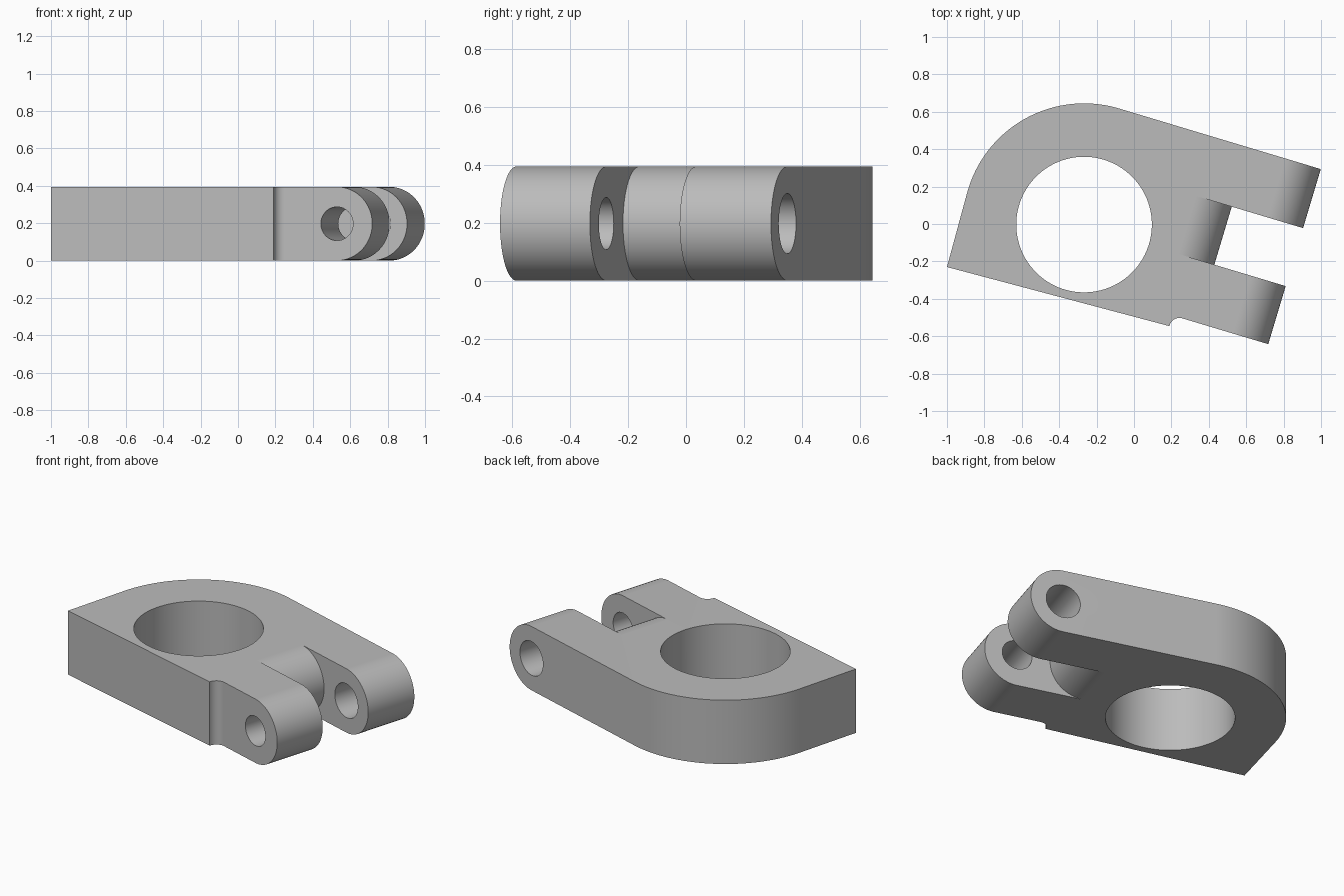
import bpy
import bmesh
from math import cos, sin, radians
from mathutils import Matrix, Vector

if "Cube" in bpy.data.objects:
    bpy.data.objects.remove(bpy.data.objects["Cube"], do_unlink=True)

HEIGHT = 0.394
HALF = HEIGHT / 2
CENTER = Vector((-0.267, -0.003))      # bore axis
LUG_TURN = -16.7                       # heading of the fork lugs
FORK = Matrix.Rotation(radians(LUG_TURN), 4, 'Z')
SIDEWAYS = FORK @ Matrix.Rotation(radians(90), 4, 'X')   # profiles drawn in length/height
FORK_END, SLOT_END = 0.872, 0.474
FAR_SIDE, NEAR_SIDE = 0.568, -0.409
SLOT_FAR, SLOT_NEAR = 0.239, -0.085


def arc(center, radius, start, end, steps):
    angles = [radians(start + (end - start) * i / steps) for i in range(steps + 1)]
    return [(center[0] + radius * cos(a), center[1] + radius * sin(a)) for a in angles]


def fork_point(u, v):
    return (FORK @ Vector((u, v, 0))).to_2d()


def prism(name, points, low, high, matrix=Matrix()):
    """Extrude a closed profile from low to high along its own normal."""
    bm = bmesh.new()
    face = bm.faces.new([bm.verts.new((p[0], p[1], low)) for p in points])
    top = bmesh.ops.extrude_face_region(bm, geom=[face])["geom"]
    bmesh.ops.translate(bm, vec=(0, 0, high - low),
                        verts=[g for g in top if isinstance(g, bmesh.types.BMVert)])
    bmesh.ops.recalc_face_normals(bm, faces=bm.faces)
    bm.transform(matrix)
    mesh = bpy.data.meshes.new(name)
    bm.to_mesh(mesh)
    bm.free()
    obj = bpy.data.objects.new(name, mesh)
    bpy.context.collection.objects.link(obj)
    return obj


def combine(target, cutter, operation):
    mod = target.modifiers.new(cutter.name, 'BOOLEAN')
    mod.operation, mod.solver, mod.object = operation, 'EXACT', cutter
    cutter.hide_render = True
    depsgraph = bpy.context.evaluated_depsgraph_get()
    mesh = bpy.data.meshes.new_from_object(target.evaluated_get(depsgraph))
    target.modifiers.clear()
    target.data = mesh
    bpy.data.objects.remove(cutter, do_unlink=True)


# Plan outline: square corner, relief fillet, fork sides, large rounded shoulder
outline = [(-1, -0.23)]
outline += arc(fork_point(0.393, NEAR_SIDE - 0.055), 0.055, 168, 90 + LUG_TURN, 12)
outline += [fork_point(1, NEAR_SIDE), fork_point(1, FAR_SIDE)]
outline += arc(CENTER, 0.648, 90 + LUG_TURN, 165, 40)
body = prism("clevis_body", outline, -0.2, 0.6)

# Side profile gives the thickness and the rounded lug ends
side = [(-2, HEIGHT), (-2, 0)] + arc((FORK_END - HALF, HALF), HALF, -90, 90, 48)
combine(body, prism("side_profile", side, -2, 2, SIDEWAYS), 'INTERSECT')

# Fork slot with a convex floor
axis = SLOT_END - HALF
slot = [(1.2, -0.1), (1.2, 0.5), (axis, 0.5)]
slot += arc((axis, HALF), HALF, 90, -90, 48) + [(axis, -0.1)]
combine(body, prism("slot_cutter", slot, -SLOT_FAR, -SLOT_NEAR, SIDEWAYS), 'DIFFERENCE')

# Main bore
bore = arc(CENTER, 0.3625, 0, 360, 96)[:-1]
combine(body, prism("bore_cutter", bore, -0.2, 0.6), 'DIFFERENCE')

# Pin holes, the far one slightly larger
middle = (SLOT_FAR + SLOT_NEAR) / 2
for name, radius, low, high in (("near_pin_cutter", 0.09, -middle, 0.8),
                                ("far_pin_cutter", 0.104, -0.8, -middle)):
    hole = arc((FORK_END - HALF, HALF), radius, 0, 360, 48)[:-1]
    combine(body, prism(name, hole, low, high, SIDEWAYS), 'DIFFERENCE')

# Plain grey finish
grey = bpy.data.materials.new("plain_grey")
grey.use_nodes = True
color = (0.5, 0.5, 0.5, 1)
grey.diffuse_color = color
grey.node_tree.nodes["Principled BSDF"].inputs["Base Color"].default_value = color
body.data.materials.clear()
body.data.materials.append(grey)

bpy.ops.object.select_all(action='DESELECT')
body.select_set(True)
bpy.context.view_layer.objects.active = body
bpy.ops.object.shade_smooth_by_angle(angle=radians(30))
